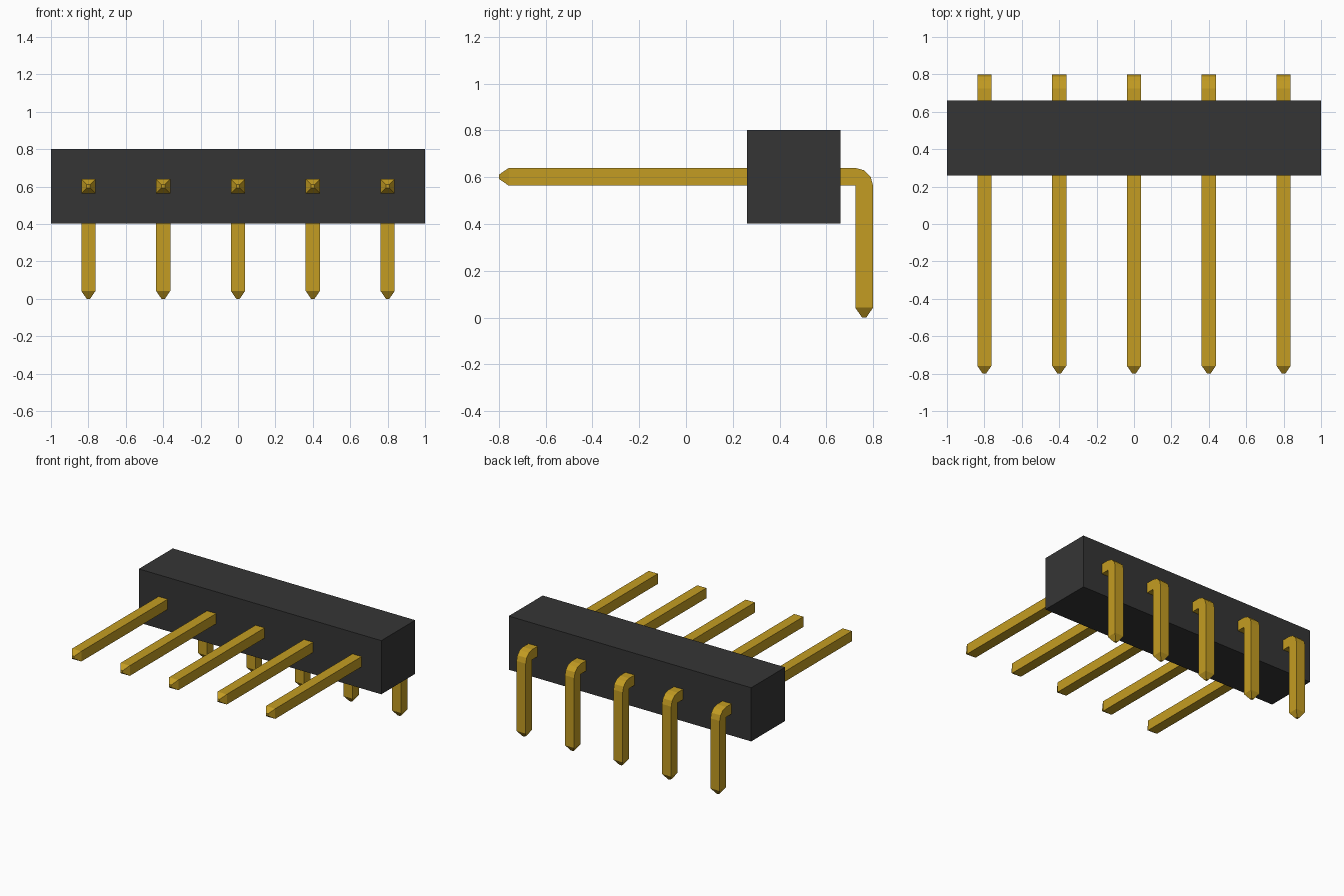
import bpy
import bmesh
import math

if "Cube" in bpy.data.objects:
    bpy.data.objects.remove(bpy.data.objects["Cube"], do_unlink=True)


def make_material(name, color):
    mat = bpy.data.materials.new(name)
    mat.use_nodes = True
    mat.diffuse_color = color
    mat.node_tree.nodes["Principled BSDF"].inputs["Base Color"].default_value = color
    return mat


def make_object(name, bm, mat):
    bmesh.ops.recalc_face_normals(bm, faces=bm.faces)
    mesh = bpy.data.meshes.new(name)
    bm.to_mesh(mesh)
    bm.free()
    mesh.materials.append(mat)
    obj = bpy.data.objects.new(name, mesh)
    bpy.context.scene.collection.objects.link(obj)
    return obj


black = make_material("black_plastic", (0.036, 0.036, 0.036, 1))
gold = make_material("gold_metal", (0.55, 0.335, 0.016, 1))

HALF = 0.038            # half thickness of a pin
TIP = 0.009             # half width of the blunt tip
PIN_Z = 0.602           # height of the horizontal leg
PIN_Y = 0.762           # depth of the vertical leg
TAPER = 0.042
BEND_STEPS = 3

# Housing block
bm = bmesh.new()
bmesh.ops.create_cube(bm, size=1)
for v in bm.verts:
    v.co = (v.co.x * 2, v.co.y * 0.4 + 0.46, v.co.z * 0.4 + 0.602)
make_object("housing", bm, black)


def pin_rings():
    """Cross-sections as (inner point, outer point, half width), in y and z."""
    rings = [((-0.8, PIN_Z - TIP), (-0.8, PIN_Z + TIP), TIP),
             ((-0.8 + TAPER, PIN_Z - HALF), (-0.8 + TAPER, PIN_Z + HALF), HALF)]
    # Bend pivots about the inside corner
    corner = (PIN_Y - HALF, PIN_Z - HALF)
    for i in range(BEND_STEPS + 1):
        a = math.pi / 2 * (1 - i / BEND_STEPS)
        outer = (corner[0] + 2 * HALF * math.cos(a), corner[1] + 2 * HALF * math.sin(a))
        rings.append((corner, outer, HALF))
    rings += [((PIN_Y - HALF, TAPER), (PIN_Y + HALF, TAPER), HALF),
              ((PIN_Y - TIP, 0), (PIN_Y + TIP, 0), TIP)]
    return rings


def make_pin(name, x):
    bm = bmesh.new()
    loops = []
    for inner, outer, w in pin_rings():
        loops.append([bm.verts.new((x + sx * w, p[0], p[1]))
                      for sx, p in ((-1, inner), (1, inner), (1, outer), (-1, outer))])
    for a, b in zip(loops, loops[1:]):
        for i in range(4):
            j = (i + 1) % 4
            bm.faces.new((a[i], a[j], b[j], b[i]))
    bm.faces.new(loops[0])
    bm.faces.new(loops[-1])
    bmesh.ops.remove_doubles(bm, verts=bm.verts, dist=0.0005)
    return make_object(name, bm, gold)


# Row of five right-angle pins
for n in range(5):
    make_pin(f"pin_{n + 1}", -0.8 + 0.4 * n)
